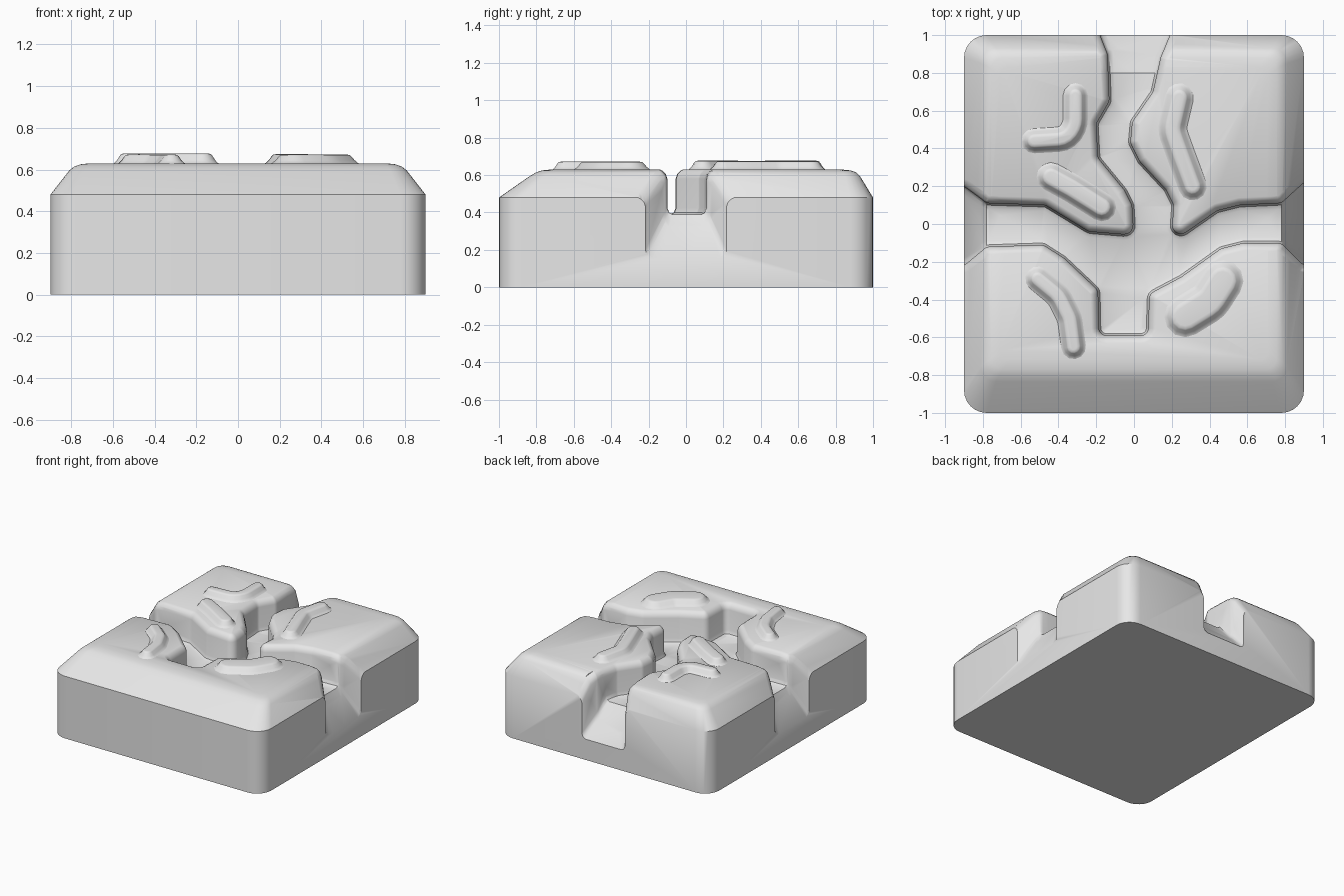
import bpy, bmesh, math
from mathutils import Matrix, Vector

if "Cube" in bpy.data.objects:
    bpy.data.objects.remove(bpy.data.objects["Cube"], do_unlink=True)

stone = bpy.data.materials.new("light_grey_stone")
stone.use_nodes = True
GREY = (0.8, 0.8, 0.8, 1)
stone.diffuse_color = GREY
stone.node_tree.nodes["Principled BSDF"].inputs["Base Color"].default_value = GREY


def loft(rings):
    """Closed solid through rings of equal point counts, capped at both ends."""
    bm = bmesh.new()
    loops = [[bm.verts.new(p) for p in ring] for ring in rings]
    n = len(loops[0])
    for a, b in zip(loops, loops[1:]):
        for i in range(n):
            j = (i + 1) % n
            bm.faces.new((a[i], a[j], b[j], b[i]))
    bm.faces.new(loops[0][::-1])
    bm.faces.new(loops[-1])
    return bm


def finish(bm, name):
    bmesh.ops.recalc_face_normals(bm, faces=bm.faces)
    mesh = bpy.data.meshes.new(name)
    bm.to_mesh(mesh)
    bm.free()
    mesh.materials.append(stone)
    obj = bpy.data.objects.new(name, mesh)
    bpy.context.collection.objects.link(obj)
    return obj


def smooth(obj, degrees):
    bpy.ops.object.select_all(action="DESELECT")
    obj.select_set(True)
    bpy.context.view_layer.objects.active = obj
    bpy.ops.object.shade_smooth_by_angle(angle=math.radians(degrees))


def fillet(points, left_radius, right_radius):
    """Replace the corners of an open path with arcs, by turning direction."""
    pts = [Vector(p) for p in points]
    out = [pts[0]]
    for a, b, c in zip(pts, pts[1:], pts[2:]):
        d0, d1 = b - a, c - b
        turn = math.atan2(d0.cross(d1), d0.dot(d1))
        if abs(turn) < 0.05:
            out.append(b)
            continue
        half = math.tan(abs(turn) / 2)
        radius = left_radius if turn > 0 else right_radius
        reach = min(radius * half, 0.48 * d0.length, 0.48 * d1.length)
        t = d0.normalized()
        start = b - t * reach
        arm = Vector((-t.y, t.x)) * math.copysign(reach / half, turn)
        steps = 2 + int(abs(turn) / 0.5)
        for k in range(steps + 1):
            out.append(start + arm - Matrix.Rotation(turn * k / steps, 2) @ arm)
    return out + [pts[-1]]


def normals(path):
    """Mitred left-hand normals along an open path."""
    dirs = [(b - a).normalized() for a, b in zip(path, path[1:])]
    result = []
    for a, b in zip([dirs[0]] + dirs, dirs + [dirs[-1]]):
        t = (a + b).normalized()
        result.append(Vector((-t.y, t.x)) / max(0.6, t.dot(a)))
    return result


def interpolate(table, x):
    for (x0, y0), (x1, y1) in zip(table, table[1:]):
        if x <= x1:
            return y0 + (y1 - y0) * max(0, x - x0) / (x1 - x0)
    return table[-1][1]


# Block: rounded rectangle rings with a sloped shoulder
def rounded_ring(side, front, back, radius, z):
    x, y0, y1 = 0.9 - side, front - 1, 1 - back
    ring = []
    for k, (cx, cy) in enumerate([(x, y1), (-x, y1), (-x, y0), (x, y0)]):
        cx -= math.copysign(radius, cx)
        cy -= math.copysign(radius, cy)
        for s in range(7):
            a = math.pi / 2 * (k + s / 6)
            ring.append((cx + radius * math.cos(a), cy + radius * math.sin(a), z))
    return ring


block = finish(loft([
    rounded_ring(0, 0, 0, 0.12, 0),
    rounded_ring(0, 0, 0, 0.12, 0.48),
    rounded_ring(0.09, 0.165, 0.07, 0.08, 0.595),
    rounded_ring(0.115, 0.20, 0.09, 0.07, 0.615),
    rounded_ring(0.145, 0.23, 0.12, 0.06, 0.625),
    rounded_ring(0.19, 0.28, 0.17, 0.05, 0.63),
]), "stone_block")

# Channel walls, each running around one raised slab
left_slab = [(1.05, 0.22), (0.9, 0.22), (0.78, 0.11), (0.56, 0.10), (0.44, 0.07),
             (0.195, -0.10), (0.21, 0.10), (0.17, 0.18), (0.03, 0.33),
             (-0.02, 0.43), (-0.01, 0.54), (0.10, 0.70), (0.14, 0.88), (0.19, 1), (0.19, 1.15)]
right_slab = [(-0.18, 1.15), (-0.18, 1), (-0.14, 0.9), (-0.13, 0.65), (-0.20, 0.53),
              (-0.19, 0.35), (-0.05, 0.18), (-0.01, 0.1), (0, -0.06), (-0.24, -0.04),
              (-0.47, 0.10), (-0.78, 0.11), (-0.9, 0.2), (-1.05, 0.2)]
front_slab = [(-1.05, -0.22), (-0.9, -0.22), (-0.78, -0.12), (-0.48, -0.11),
              (-0.37, -0.18), (-0.19, -0.35), (-0.185, -0.59), (0.075, -0.59),
              (0.08, -0.37), (0.25, -0.28), (0.46, -0.13), (0.58, -0.10),
              (0.78, -0.10), (0.9, -0.22), (1.05, -0.22)]
walls = []
for wall in (left_slab, right_slab, front_slab):
    path = fillet(wall, 0.04, 0.05)
    walls += zip(path, normals(path))

# Channel section: sideways offset, height, and what the height is measured from
section = [(0.03, 0, "floor"), (0.01, 0.01, "floor"), (0, 0.035, "floor"),
           (0, -0.05, "top"), (-0.008, -0.025, "top"), (-0.024, -0.008, "top"),
           (-0.045, 0.003, "top"), (-0.045, 0.4, "top")]


def top_height(x, y):
    side = [(0, 0.48), (0.09, 0.595), (0.115, 0.615), (0.145, 0.625), (0.19, 0.63)]
    rear = [(0, 0.48), (0.07, 0.595), (0.09, 0.615), (0.12, 0.625), (0.17, 0.63)]
    return min(interpolate(side, 0.9 - abs(x)), interpolate(rear, 1 - y))


def floor_height(x, y):
    return min(interpolate([(0, 0.16), (0.12, 0.39)], 0.9 - abs(x)),
               interpolate([(0, 0.16), (0.2, 0.39)], 1 - y))


def level_height(level, x, y):
    _, height, base = section[level]
    return height + (floor_height if base == "floor" else top_height)(x, y)


# Loft the channel flat, slice it where the heights change, then lift each level
bm = loft([[(*(p + n * off), level) for p, n in walls]
           for level, (off, _, _) in enumerate(section)])
bmesh.ops.triangulate(bm, faces=bm.faces)
slices = [(sign * x, 0) for x in (0.9, 0.81, 0.78, 0.71) for sign in (-1, 1)]
for co in slices + [(0, y) for y in (0.8, 0.83, 0.93, 1)]:
    axis = (1, 0, 0) if co[0] else (0, 1, 0)
    bmesh.ops.bisect_plane(bm, geom=bm.verts[:] + bm.edges[:] + bm.faces[:],
                           plane_co=(*co, 0), plane_no=axis, dist=0.0001)
for v in bm.verts:
    x, y, z = v.co
    low = min(int(z + 0.0001), len(section) - 2)
    below, above = level_height(low, x, y), level_height(low + 1, x, y)
    v.co.z = below + (above - below) * (z - low)
bmesh.ops.triangulate(bm, faces=bm.faces)
cutter = finish(bm, "channel_cutter")
cutter.hide_render = True

cut = block.modifiers.new("channels", "BOOLEAN")
cut.operation = "DIFFERENCE"
cut.solver = "EXACT"
cut.use_self = True
cut.object = cutter
bpy.context.view_layer.objects.active = block
bpy.ops.object.modifier_apply(modifier=cut.name)
bpy.data.objects.remove(cutter, do_unlink=True)
smooth(block, 38)


# Worn ridges on top of the slabs
def ridge(name, points, crest, foot, height):
    path = fillet(points, 0.12, 0.12)
    sides = normals(path)
    rings = []
    for spread, z in ((1, -0.01), (0.85, 0.04), (0.55, 0.35), (0.25, 0.8), (0.1, 0.95), (-0.2, 1)):
        w = crest + (foot - crest) * spread
        ring = []
        for p, n, way in ((path, sides, 1), (path[::-1], sides[::-1], -1)):
            ring += [q + m * w * way for q, m in zip(p, n)]
            m = n[-1] * way
            t = Vector((m.y, -m.x))
            for k in range(1, 6):
                a = math.pi * k / 6
                ring.append(p[-1] + (m * math.cos(a) + t * math.sin(a)) * w)
        rings.append([(q.x, q.y, 0.629 + z * height) for q in ring])
    smooth(finish(loft(rings), name), 70)


ridge("back_right_bent_ridge", [(-0.31, 0.68), (-0.31, 0.52), (-0.36, 0.45), (-0.53, 0.44)],
      0.025, 0.07, 0.048)
ridge("back_right_short_ridge", [(-0.44, 0.25), (-0.33, 0.19), (-0.17, 0.09)], 0.035, 0.08, 0.048)
ridge("back_left_ridge", [(0.24, 0.67), (0.20, 0.5), (0.25, 0.36), (0.31, 0.20)], 0.03, 0.08, 0.045)
ridge("front_right_ridge", [(-0.51, -0.29), (-0.40, -0.38), (-0.34, -0.5), (-0.32, -0.65)],
      0.025, 0.07, 0.043)
ridge("front_left_ridge", [(0.47, -0.30), (0.40, -0.41), (0.27, -0.49)], 0.06, 0.115, 0.043)
